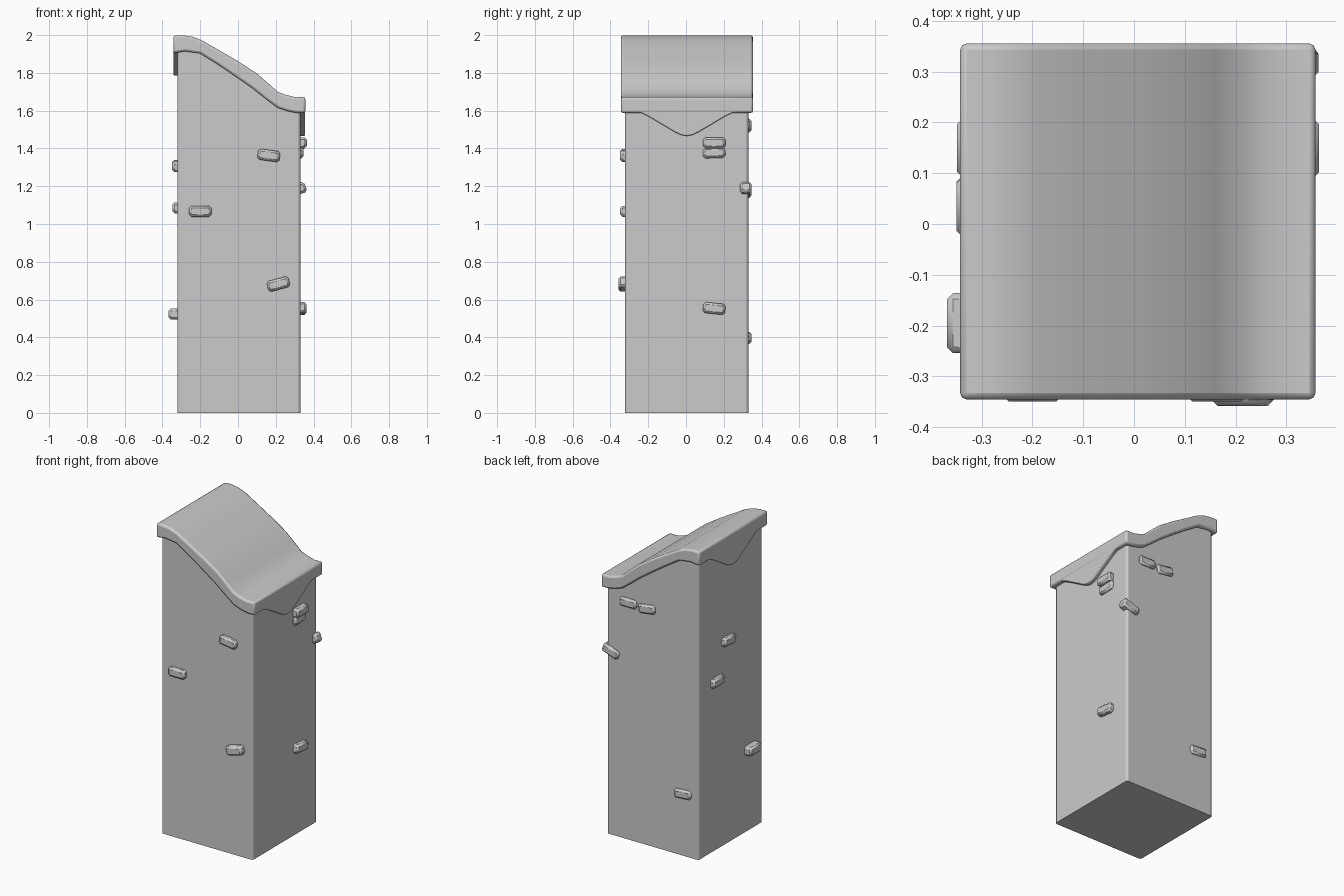
import bpy, bmesh, math
from mathutils import Matrix, Vector

if "Cube" in bpy.data.objects:
    bpy.data.objects.remove(bpy.data.objects["Cube"])


def prism(name, pts, lo, hi, axis, bevel, segments=2, angle=30):
    """Extrude a closed outline: axis 'Y' takes (x, z) points, axis 'X' takes (y, z)."""
    put = (lambda p, d: (p[0], d, p[1])) if axis == 'Y' else (lambda p, d: (d, p[0], p[1]))
    bm = bmesh.new()
    a = [bm.verts.new(put(p, lo)) for p in pts]
    b = [bm.verts.new(put(p, hi)) for p in pts]
    n = len(pts)
    for i in range(n):
        j = (i + 1) % n
        bm.faces.new((a[i], a[j], b[j], b[i]))
    bm.faces.new(a)
    bm.faces.new(b[::-1])
    bmesh.ops.recalc_face_normals(bm, faces=bm.faces)
    return finish(name, bm, bevel, segments, angle)


def finish(name, bm, bevel, segments, angle=30):
    me = bpy.data.meshes.new(name)
    bm.to_mesh(me)
    bm.free()
    ob = bpy.data.objects.new(name, me)
    bpy.context.collection.objects.link(ob)
    if bevel:
        m = ob.modifiers.new("bevel", 'BEVEL')
        m.width, m.segments = bevel, segments
        m.limit_method, m.angle_limit = 'ANGLE', math.radians(angle)
    bpy.ops.object.select_all(action='DESELECT')
    ob.select_set(True)
    bpy.context.view_layer.objects.active = ob
    bpy.ops.object.shade_smooth_by_angle(angle=math.radians(32))
    return ob


# S-curved slab: upper and lower outlines in (x, z)
top = [(-0.342, 1.998), (-0.29, 1.999), (-0.24, 1.991), (-0.19, 1.972), (-0.1, 1.92),
       (0.0, 1.862), (0.1, 1.797), (0.16, 1.745), (0.21, 1.700), (0.255, 1.683),
       (0.30, 1.672), (0.357, 1.672)]
under = [(-0.342, 1.905), (-0.28, 1.914), (-0.2, 1.903), (-0.1, 1.84), (0.0, 1.772),
         (0.08, 1.716), (0.15, 1.66), (0.21, 1.615), (0.26, 1.598), (0.31, 1.588),
         (0.357, 1.588)]
prism("roof_slab", top + under[::-1], -0.345, 0.355, 'Y', 0.012, 2, 40)

# Column, its top following the slab just inside it
head = [(max(-0.32, min(0.33, x)), z + 0.02) for x, z in under]
column = prism("column", [(-0.32, 0), (0.33, 0)] + head[::-1], -0.322, 0.330, 'Y', 0)
# Round only the four upright corners
bm = bmesh.new()
bm.from_mesh(column.data)
upright = [e for e in bm.edges if abs(e.verts[0].co.z - e.verts[1].co.z) > 1]
bmesh.ops.bevel(bm, geom=upright, offset=0.012, segments=2, affect='EDGES', profile=0.5)
bm.to_mesh(column.data)
bm.free()

# Pointed flaps hanging at the high and low ends
for name, z, x0, x1 in (("flap_low", 1.59, 0.318, 0.355), ("flap_high", 1.91, -0.342, -0.31)):
    half = [(0.335, 0.03), (0.335, 0.002), (0.24, -0.002), (0.20, -0.022), (0.06, -0.105),
            (0.03, -0.119)]
    pts = [(y + 0.004, z + d) for y, d in half] + [(0.004, z - 0.124)]
    pts += [(0.004 - y, z + d) for y, d in half[::-1]]
    prism(name, pts, x0, x1, 'X', 0.006, 2, 40)


def brick(name, side, along, z, tilt=0.0, out=0.35, height=0.058):
    """Small block in a wall; tilt is degrees anticlockwise seen facing that wall."""
    bm = bmesh.new()
    depth = 0.06
    turn = {'front': 0, 'right': 90, 'back': 180, 'left': 270}[side]
    bmesh.ops.create_cube(bm, size=1, matrix=Matrix.Diagonal((0.118, depth, height, 1)))
    ob = finish(name, bm, 0.012, 1)
    d = out - depth / 2
    pos = {'front': (along, -d, z), 'right': (d, along, z),
           'back': (along, d, z), 'left': (-d, along, z)}[side]
    ob.matrix_world = (Matrix.Translation(Vector(pos))
                       @ Matrix.Rotation(math.radians(turn), 4, 'Z')
                       @ Matrix.Rotation(math.radians(-tilt), 4, 'Y'))


# Scattered bricks: side, position along wall, height, tilt, outer reach
bricks = [
    ('front', 0.163, 1.363, -8, 0.349), ('front', -0.20, 1.067, 0, 0.349),
    ('front', 0.214, 0.682, 15, 0.358),
    ('right', 0.149, 1.43, 0, 0.364), ('right', 0.149, 1.378, 2, 0.348),
    ('right', 0.149, 0.553, -6, 0.363),
    ('back', 0.178, 1.525, 0, 0.347), ('back', 0.045, 1.52, 8, 0.347),
    ('back', 0.302, 1.18, -18, 0.347), ('back', -0.21, 0.397, 4, 0.346),
    ('left', 0.035, 1.307, -5, 0.349), ('left', 0.15, 1.085, 0, 0.348),
    ('left', -0.195, 0.523, 0, 0.368),
]
for i, (side, along, z, tilt, out) in enumerate(bricks):
    brick(f"brick_{side}_{i + 1}", side, along, z, tilt, out)
